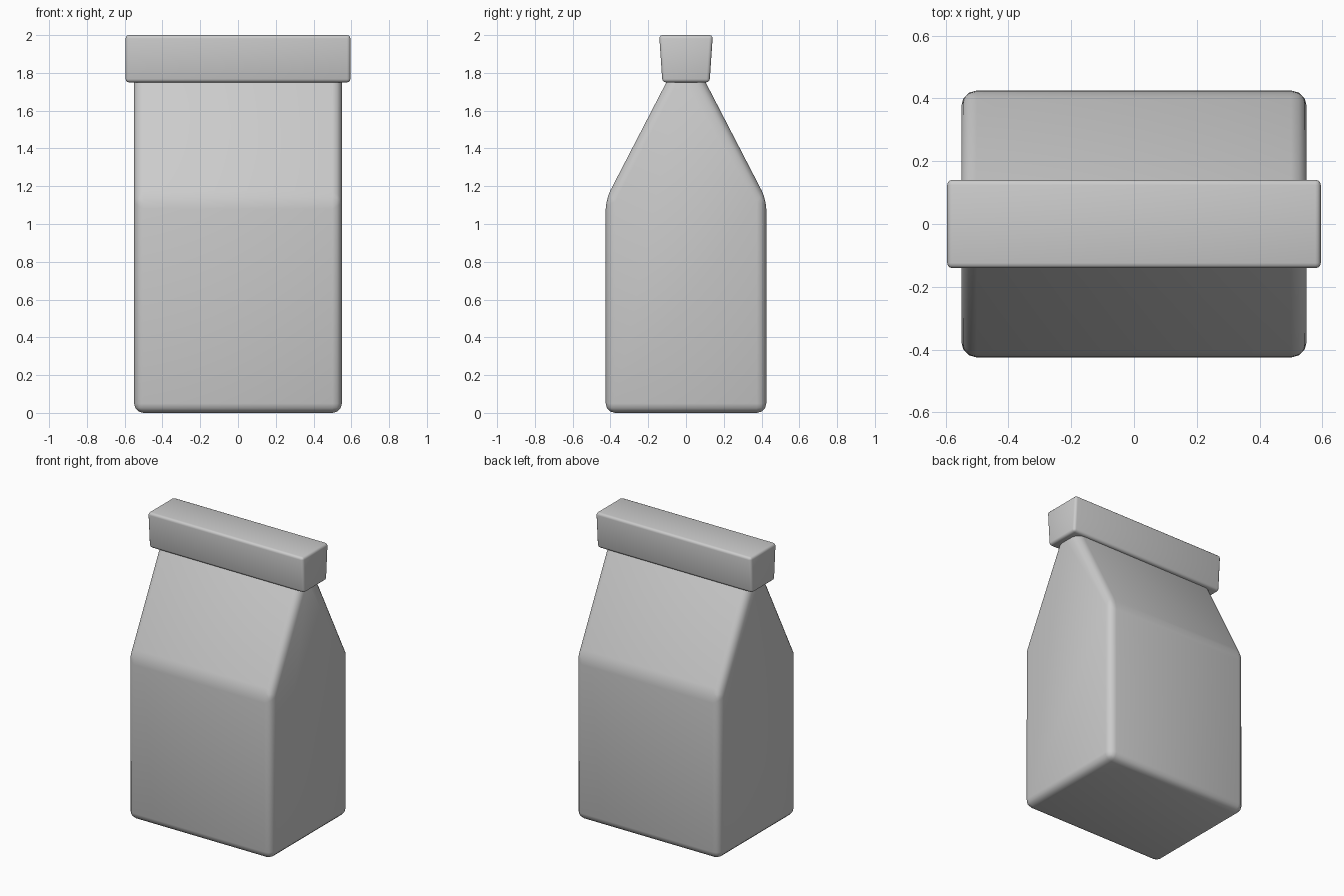
import bpy, bmesh, math

if "Cube" in bpy.data.objects:
    bpy.data.objects.remove(bpy.data.objects["Cube"], do_unlink=True)

grey = bpy.data.materials.new("plain grey")
grey.use_nodes = True
colour = (0.6, 0.6, 0.6, 1)
grey.diffuse_color = colour
grey.node_tree.nodes["Principled BSDF"].inputs["Base Color"].default_value = colour


def carton_part(name, half_profile, half_width, bevel):
    """Mirror a (y, z) half profile, extrude it along x and round its edges."""
    profile = half_profile + [(-y, z) for y, z in reversed(half_profile)]
    bm = bmesh.new()
    end = bm.faces.new([bm.verts.new((-half_width, y, z)) for y, z in profile])
    out = bmesh.ops.extrude_face_region(bm, geom=[end])
    moved = [v for v in out["geom"] if isinstance(v, bmesh.types.BMVert)]
    bmesh.ops.translate(bm, vec=(2 * half_width, 0, 0), verts=moved)
    bmesh.ops.recalc_face_normals(bm, faces=bm.faces)
    mesh = bpy.data.meshes.new(name)
    bm.to_mesh(mesh)
    bm.free()
    obj = bpy.data.objects.new(name, mesh)
    bpy.context.collection.objects.link(obj)
    mesh.materials.append(grey)
    mod = obj.modifiers.new("rounded edges", "BEVEL")
    mod.width = bevel
    mod.segments = 3
    mod.limit_method = "ANGLE"
    mod.angle_limit = math.radians(20)
    bpy.ops.object.select_all(action="DESELECT")
    obj.select_set(True)
    bpy.context.view_layer.objects.active = obj
    bpy.ops.object.modifier_apply(modifier=mod.name)
    bpy.ops.object.shade_smooth_by_angle(angle=math.radians(40))
    return obj


# Box body with sloping shoulders that run up inside the top fold
carton_part("carton_body", [(0.425, 0), (0.425, 1.13), (0.06, 1.835)], 0.55, 0.05)

# Folded strip across the top, a little wider at its upper edge
carton_part("top_fold", [(0.125, 1.75), (0.142, 2.0)], 0.595, 0.018)
